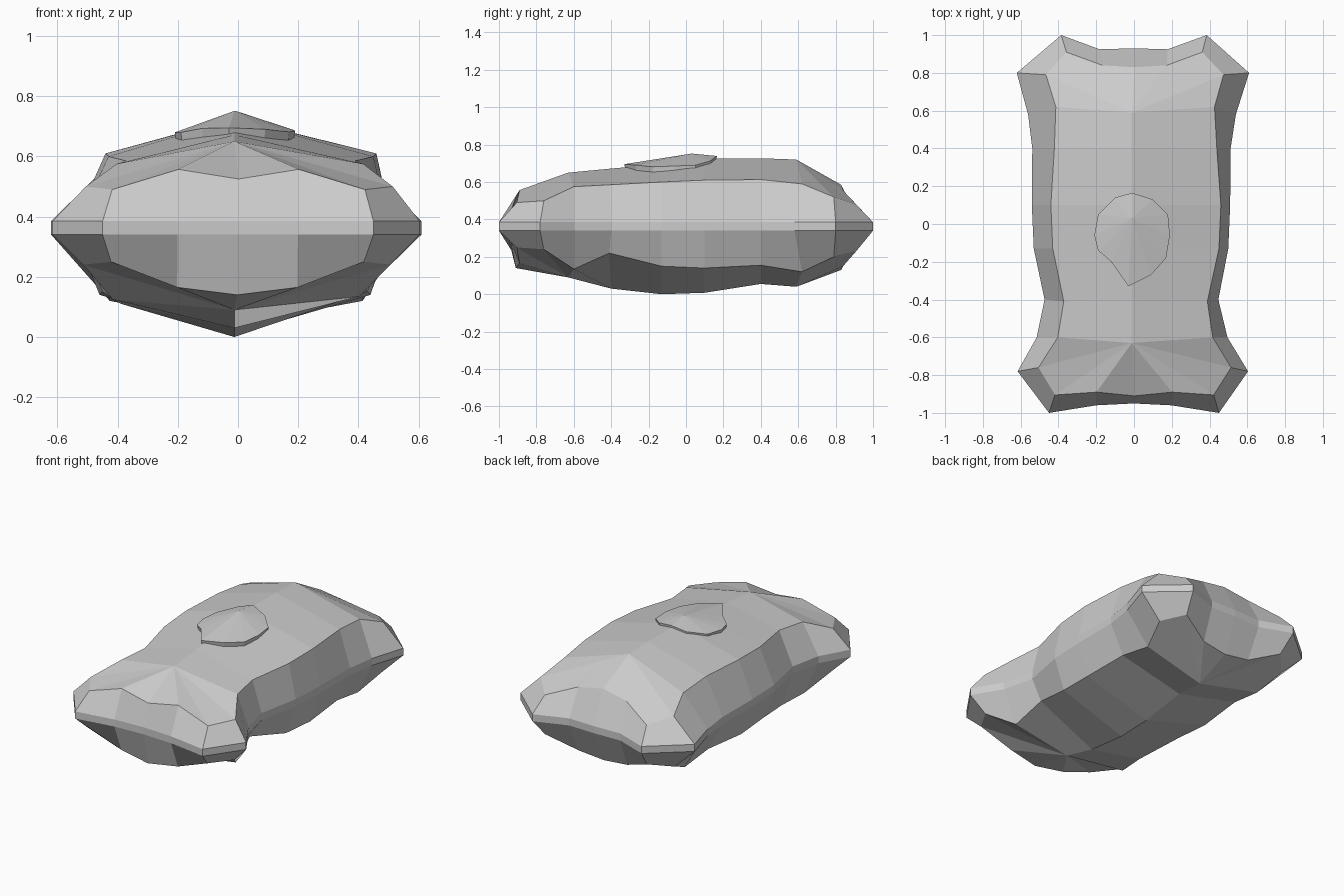
import bpy, bmesh

if "Cube" in bpy.data.objects:
    bpy.data.objects.remove(bpy.data.objects["Cube"])

# Half outline, front centre to back centre:
# rim x, rim y, shoulder x, shoulder y, top shoulder z, bottom shoulder z
OUTLINE = [
    (0, -.95, 0, -.91, .525, .14), (.2, -.96, .2, -.89, .557, .165),
    (.45, -1, .42, -.905, .49, .25), (.61, -.78, .51, -.76, .50, .24),
    (.505, -.6, .41, -.6, .575, .135), (.46, -.4, .38, -.41, .585, .22),
    (.515, -.13, .44, -.13, .60, .15), (.525, .1, .45, .1, .61, .14),
    (.525, .4, .43, .4, .613, .155), (.55, .58, .42, .62, .59, .12),
    (.615, .8, .47, .79, .52, .2), (.385, 1, .36, .91, .48, .23),
    (.18, .925, .17, .84, .555, .15), (0, .93, 0, .83, .585, .13)]
# Spine for rows 4..9: y, top z, bottom z
SPINE = [(-.63, .65, .09), (-.4, .672, .03), (-.13, .695, .0),
         (.1, .725, .008), (.4, .727, .055), (.59, .72, .04)]
# The left underside is fuller at the front waist
LEFT_LOW = {4: .125, 5: .11}
RIM_TOP, RIM_LOW = .385, .34


def finish(bm, name):
    bmesh.ops.recalc_face_normals(bm, faces=bm.faces)
    mesh = bpy.data.meshes.new(name)
    bm.to_mesh(mesh)
    bm.free()
    bpy.context.collection.objects.link(bpy.data.objects.new(name, mesh))


def bridge(bm, a, b):
    n = len(a)
    for i in range(n):
        bm.faces.new((a[i], a[(i + 1) % n], b[(i + 1) % n], b[i]))


# Main cushion-like body
bm = bmesh.new()
N = len(OUTLINE)
full = [(i, 1) for i in range(N)] + [(i, -1) for i in range(N - 2, 0, -1)]


def ring(ix, iy, height, lean):
    verts = []
    for i, s in full:
        r = OUTLINE[i]
        x = s * r[ix] + lean * (1 - r[iy] ** 2)
        verts.append(bm.verts.new((x, r[iy], height(i, s))))
    return verts


def top_height(i, s):
    return OUTLINE[i][4]


def low_height(i, s):
    return LEFT_LOW.get(i, OUTLINE[i][5]) if s < 0 else OUTLINE[i][5]


rim_top = ring(0, 1, lambda i, s: RIM_TOP, -.016)
rim_low = ring(0, 1, lambda i, s: RIM_LOW, -.016)
bridge(bm, rim_top, rim_low)

for rim, height, sp, lean in ((rim_top, top_height, 1, .01), (rim_low, low_height, 2, -.01)):
    shoulder = ring(2, 3, height, lean)
    bridge(bm, rim, shoulder)
    spine = [bm.verts.new((-.012, p[0], p[sp])) for p in SPINE]
    for side in (1, -1):
        half = [shoulder[side * i % len(shoulder)] for i in range(N)]
        for i in range(4):                       # front fan
            bm.faces.new((half[i], half[i + 1], spine[0]))
        for i in range(5):                       # side panels
            bm.faces.new((half[i + 4], half[i + 5], spine[i + 1], spine[i]))
        for i in range(9, N - 1):                # back fan
            bm.faces.new((half[i], half[i + 1], spine[-1]))
finish(bm, "body")

# Thin raised patch on the back
PATCH = [(-.01, .165), (.1, .13), (.18, .05), (.19, -.06), (.17, -.18), (.09, -.27),
         (-.03, -.33), (-.12, -.2), (-.19, -.14), (-.21, -.06), (-.19, .05), (-.1, .14)]
bm = bmesh.new()


def patch_z(x, y):
    return .742 - .29 * abs(x) - .35 * min(y, 0) ** 2


upper = [bm.verts.new((x, y, patch_z(x, y))) for x, y in PATCH]
lower = [bm.verts.new((x * .98, y * .98, patch_z(x, y) - .03)) for x, y in PATCH]
bridge(bm, upper, lower)
peak = bm.verts.new((-.01, .03, .752))
for i in range(len(upper)):
    bm.faces.new((upper[i], upper[(i + 1) % len(upper)], peak))
finish(bm, "top_patch")
